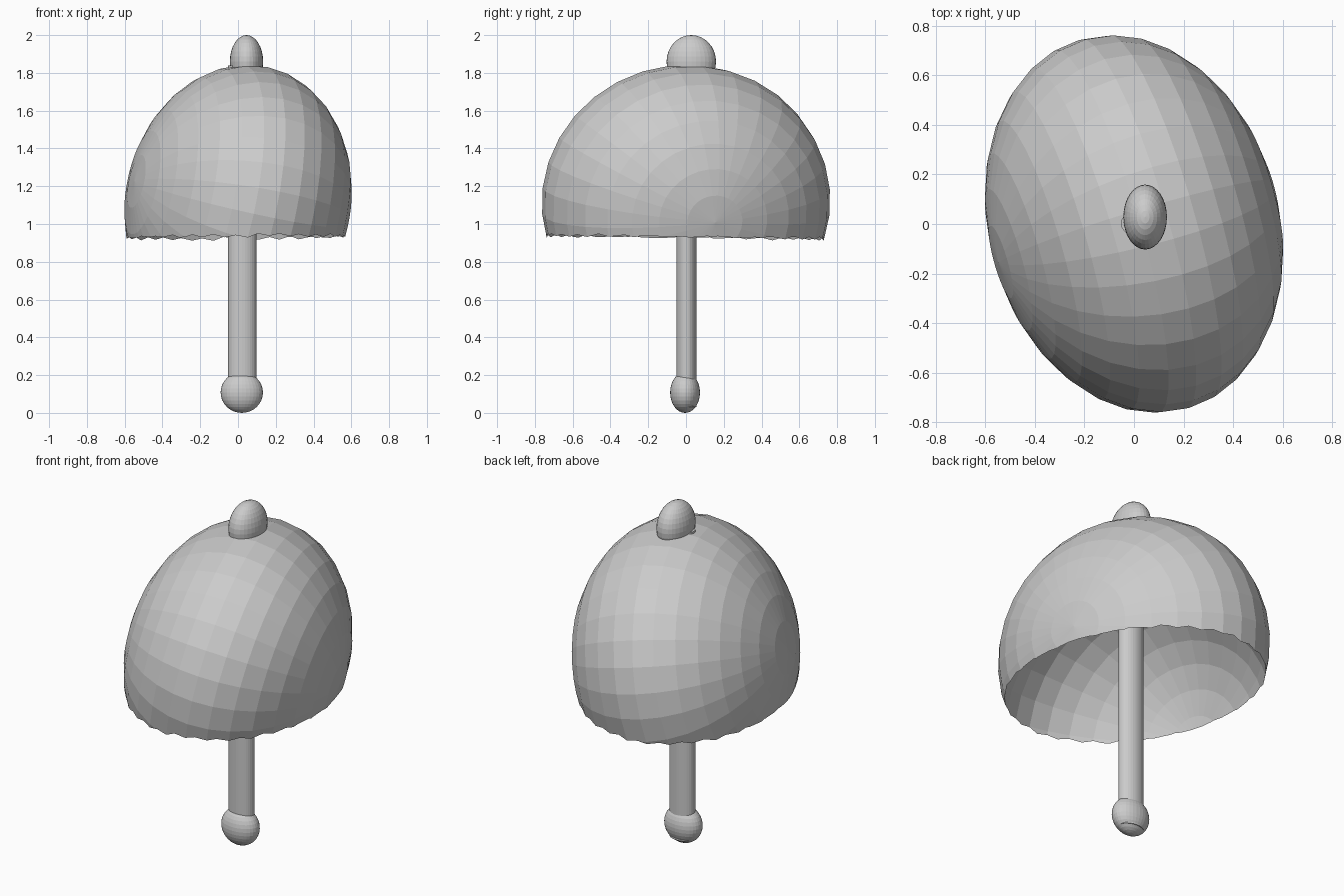
import bpy, bmesh, math
from mathutils import Matrix, Vector

if "Cube" in bpy.data.objects:
    bpy.data.objects.remove(bpy.data.objects["Cube"])


def add_object(name, bm):
    mesh = bpy.data.meshes.new(name)
    bm.to_mesh(mesh)
    bm.free()
    obj = bpy.data.objects.new(name, mesh)
    bpy.context.collection.objects.link(obj)
    return obj


def ellipsoid(name, centre, radii, axes=None):
    """UV sphere stretched along its own axes, then turned into place."""
    bm = bmesh.new()
    bmesh.ops.create_uvsphere(bm, u_segments=32, v_segments=16, radius=1)
    turn = axes.to_4x4() if axes else Matrix.Identity(4)
    bm.transform(Matrix.Translation(centre) @ turn @ Matrix.Diagonal((*radii, 1)))
    return add_object(name, bm)


# Canopy: tilted ellipsoid with its poles at the sides
pole = Vector((0.943, 0.268, -0.189)).normalized()
side = Vector((-pole.y, pole.x, 0)).normalized()
side = Matrix.Rotation(math.radians(-4), 3, pole) @ side
axes = Matrix((side, pole.cross(side), pole)).transposed()
radii = Vector((0.777, 0.73, 0.58))
centre = Vector((0, 0, 1.118))
canopy = ellipsoid("canopy", centre, radii, axes)

# Hollow: a lowered copy is cut away, leaving a sharp rim
hollow = ellipsoid("hollow_cutter", centre + Vector((-0.024, -0.008, -0.375)),
                   radii, axes)
hollow.hide_render = True
hollow.hide_set(True)
cut = canopy.modifiers.new("hollow", 'BOOLEAN')
cut.operation = 'DIFFERENCE'
cut.solver = 'EXACT'
cut.object = hollow

# Handle: oval rod from the lower knob up through the canopy
bm = bmesh.new()
bmesh.ops.create_cone(bm, cap_ends=True, segments=32, radius1=1, radius2=1, depth=1)
bottom, top = 0.031, 1.838
bm.transform(Matrix.Translation((0.022, 0.002, (bottom + top) / 2))
             @ Matrix.Diagonal((0.075, 0.053, top - bottom, 1)))
add_object("handle", bm)

# Knobs at both ends
ellipsoid("lower_knob", (0.02, -0.005, 0.108), (0.112, 0.079, 0.108))
ellipsoid("top_knob", (0.045, 0.028, 1.86), (0.088, 0.131, 0.14))
